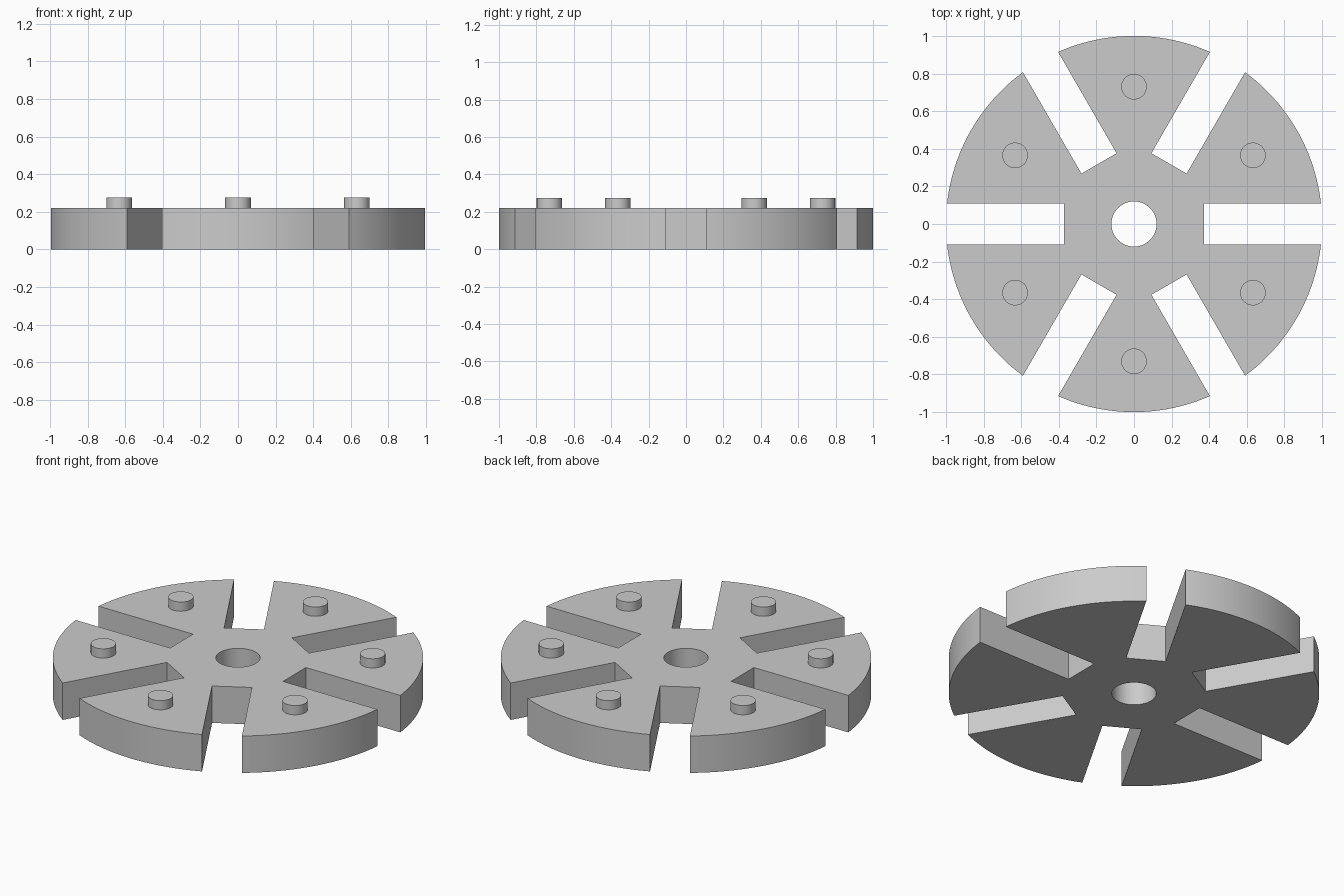
import bpy, bmesh, math
from mathutils import Matrix, Vector

if "Cube" in bpy.data.objects:
    bpy.data.objects.remove(bpy.data.objects["Cube"], do_unlink=True)

COUNT = 6
RADIUS, HEIGHT = 1.0, 0.22
SLOT_HALF, SLOT_END = 0.108, 0.372
HOLE_RADIUS = 0.12
PEG_RADIUS, PEG_RING, PEG_TOP = 0.068, 0.73, 0.275

grey = bpy.data.materials.new("plain grey")
grey.use_nodes = True
colour = (0.6, 0.6, 0.6, 1)
grey.diffuse_color = colour
grey.node_tree.nodes["Principled BSDF"].inputs["Base Color"].default_value = colour


def arc(radius, start, end, steps):
    angles = [start + (end - start) * i / steps for i in range(steps + 1)]
    return [Vector((radius * math.cos(a), radius * math.sin(a), 0)) for a in angles]


def circle(radius, centre=Vector(), steps=48):
    return [centre + p for p in arc(radius, 0, math.tau, steps)[:-1]]


def extrude_loops(name, loops, bottom, top):
    """Fill closed outlines (the later ones are holes) and extrude upwards."""
    bm = bmesh.new()
    edges = []
    for loop in loops:
        verts = [bm.verts.new((p.x, p.y, bottom)) for p in loop]
        edges += [bm.edges.new((v, verts[i - 1])) for i, v in enumerate(verts)]
    if len(loops) == 1:
        bm.faces.new(verts)
    else:
        bmesh.ops.triangle_fill(bm, edges=edges, use_beauty=True)
    result = bmesh.ops.extrude_face_region(
        bm, geom=bm.faces[:], use_keep_orig=True)
    moved = [g for g in result["geom"] if isinstance(g, bmesh.types.BMVert)]
    bmesh.ops.translate(bm, verts=moved, vec=(0, 0, top - bottom))
    bmesh.ops.recalc_face_normals(bm, faces=bm.faces[:])
    mesh = bpy.data.meshes.new(name)
    bm.to_mesh(mesh)
    bm.free()
    mesh.materials.append(grey)
    obj = bpy.data.objects.new(name, mesh)
    bpy.context.collection.objects.link(obj)
    bpy.ops.object.select_all(action="DESELECT")
    obj.select_set(True)
    bpy.context.view_layer.objects.active = obj
    bpy.ops.object.shade_smooth_by_angle(angle=math.radians(30))
    return obj


# Slotted disc: one slot end and one rim arc, repeated around the centre
step = math.tau / COUNT
mouth = math.asin(SLOT_HALF / RADIUS)
section = [Vector((SLOT_END, -SLOT_HALF, 0)), Vector((SLOT_END, SLOT_HALF, 0))]
section += arc(RADIUS, mouth, step - mouth, 24)
outline = [Matrix.Rotation(k * step, 3, "Z") @ p
           for k in range(COUNT) for p in section]
extrude_loops("slotted_disc", [outline, circle(HOLE_RADIUS)], 0, HEIGHT)

# Round peg in the middle of each wedge
for k in range(COUNT):
    a = (k + 0.5) * step
    centre = Vector((math.cos(a), math.sin(a), 0)) * PEG_RING
    extrude_loops(f"peg_{k + 1}", [circle(PEG_RADIUS, centre, 32)],
                  HEIGHT - 0.02, PEG_TOP)
